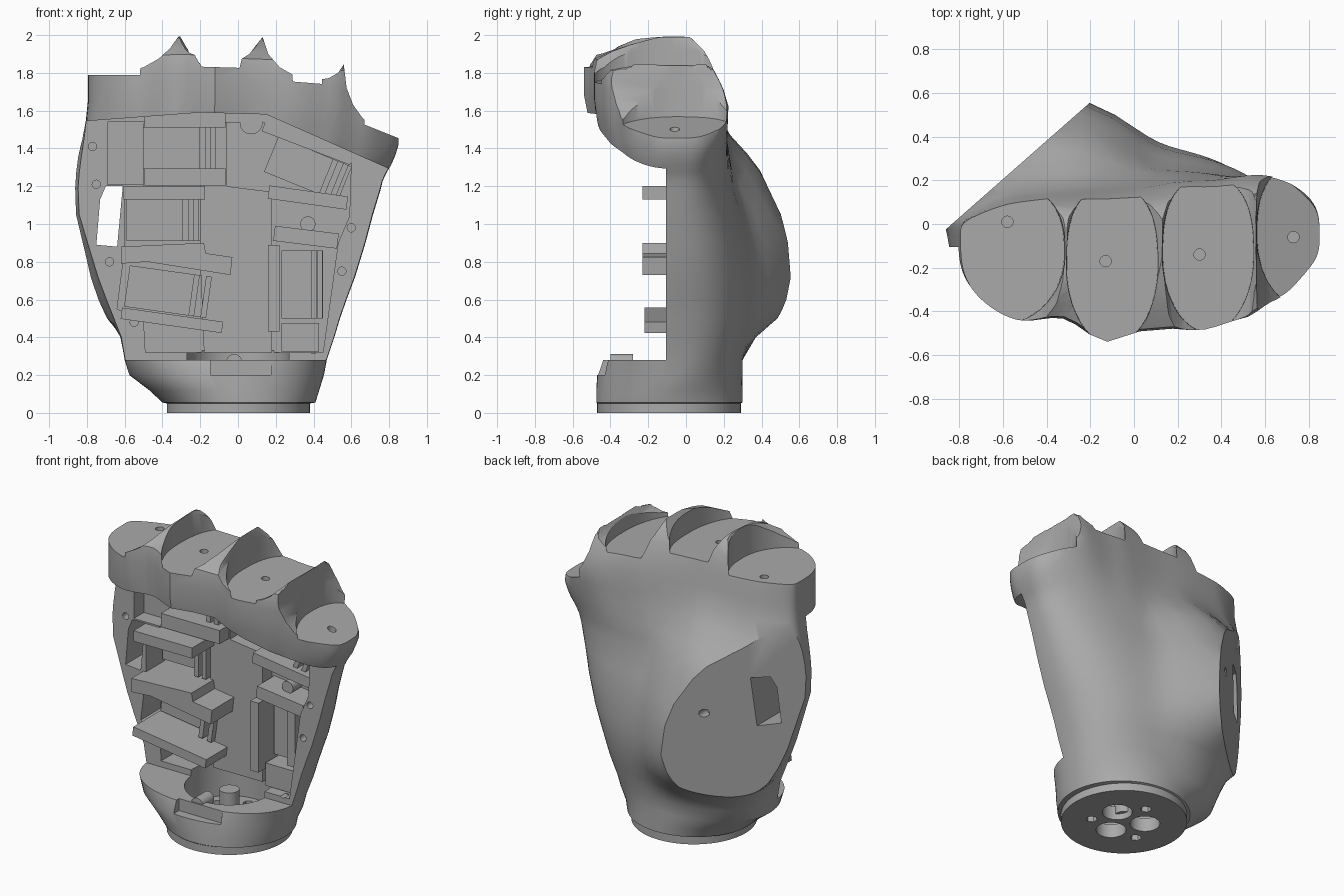
import bpy, bmesh, math
from mathutils import Matrix, Vector

if "Cube" in bpy.data.objects:
    bpy.data.objects.remove(bpy.data.objects["Cube"])

grey = bpy.data.materials.new("plain_grey")
grey.use_nodes = True
grey.diffuse_color = (0.4, 0.4, 0.4, 1)
grey.node_tree.nodes["Principled BSDF"].inputs["Base Color"].default_value = (0.4, 0.4, 0.4, 1)


def finish(name, bm):
    bmesh.ops.recalc_face_normals(bm, faces=bm.faces)
    mesh = bpy.data.meshes.new(name)
    bm.to_mesh(mesh)
    bm.free()
    mesh.materials.append(grey)
    ob = bpy.data.objects.new(name, mesh)
    bpy.context.collection.objects.link(ob)
    return ob


def loft(bm, rings):
    loops = [[bm.verts.new(p) for p in ring] for ring in rings]
    for a, b in zip(loops, loops[1:]):
        for i in range(len(a)):
            j = (i + 1) % len(a)
            bm.faces.new((a[i], a[j], b[j], b[i]))
    bm.faces.new(loops[0])
    bm.faces.new(loops[-1])


def prism(name, pts, y0, y1):
    bm = bmesh.new()
    loft(bm, [[(x, y, z) for x, z in pts] for y in (y0, y1)])
    return finish(name, bm)


def block(name, x, z, w, h, y0, y1, turn=0):
    c, s = math.cos(math.radians(turn)), math.sin(math.radians(turn))
    corners = [(-w / 2, -h / 2), (w / 2, -h / 2), (w / 2, h / 2), (-w / 2, h / 2)]
    return prism(name, [(x + u * c - v * s, z + u * s + v * c) for u, v in corners], y0, y1)


def rod(name, center, r, length, along_y=False, sides=32):
    bm = bmesh.new()
    mat = Matrix.Translation(center)
    if along_y:
        mat = mat @ Matrix.Rotation(math.pi / 2, 4, 'X')
    bmesh.ops.create_cone(bm, cap_ends=True, segments=sides, radius1=r, radius2=r, depth=length, matrix=mat)
    return finish(name, bm)


def interp(table, x):
    if x <= table[0][0]:
        return table[0][1]
    for (x0, v0), (x1, v1) in zip(table, table[1:]):
        if x <= x1:
            t = (x - x0) / (x1 - x0)
            return v0 + (v1 - v0) * (t * t * (3 - 2 * t))
    return table[-1][1]


def power(v, n):
    return math.copysign(abs(v) ** (2 / n), v)


# Knuckle outline and crest height across the width
FRONT = [(-.8, -.46), (-.55, -.485), (-.34, -.44), (-.12, -.54), (.1, -.475), (.3, -.49), (.5, -.455), (.65, -.4), (.85, -.3)]
BACK = [(-.8, .1), (-.55, .14), (-.1, .15), (.3, .2), (.65, .26), (.85, .24)]
CREST = [(-.8, 1.98), (-.31, 2.04), (.13, 2.01), (.56, 1.94), (.85, 1.6)]
N = 96


def outline(xl, xr, yf, yb, hump, n, blend=0):
    pts = []
    for i in range(N):
        a = 2 * math.pi * i / N
        x = (xl + xr) / 2 + (xr - xl) / 2 * power(math.cos(a), n)
        s = power(math.sin(a), n)
        f = yf + (interp(FRONT, x) - yf) * blend
        b = yb + (interp(BACK, x) - yb) * blend
        cy = -.09 if n == 2 else -.05
        y = cy + (b - cy) * s if s > 0 else cy + (cy - f) * s
        ang = math.degrees(math.atan2(y, x)) % 360
        peak = 130 + 30 * blend
        swell = hump * math.exp(-((ang - peak) / (37 if ang < peak else 46)) ** 2)
        swell *= min(1, max(0, (185 - ang) / 20))
        grow = 1 + swell / math.hypot(x, y)
        pts.append((x * grow, y * grow))
    return pts


# Palm shell: wrist collar, body with thumb mound, domed knuckles
rings = []
for z, xl, xr, yf, yb, hump, n in [
        (0, -.375, .38, -.47, .29, 0, 2), (.05, -.375, .38, -.47, .29, 0, 2),
        (.055, -.4, .41, -.475, .3, 0, 2), (.12, -.47, .43, -.475, .3, 0, 2),
        (.2, -.575, .455, -.47, .3, 0, 2.1), (.28, -.6, .47, -.44, .3, 0, 2.3),
        (.4, -.62, .51, -.42, .325, .06, 2.4), (.5, -.66, .54, -.4, .345, .18, 2.4),
        (.6, -.7, .575, -.4, .355, .24, 2.4), (.72, -.745, .62, -.4, .355, .285, 2.4),
        (.9, -.8, .675, -.4, .335, .28, 2.4), (1.05, -.845, .715, -.4, .3, .26, 2.4)]:
    rings.append([(x, y, z) for x, y in outline(xl, xr, yf, yb, hump, n)])
for w, blend, front, back, hump in [
        (.05, .08, 1, 1, .24), (.15, .2, 1, 1, .21), (.25, .4, 1, 1, .16), (.36, .65, 1, 1, .08),
        (.48, .85, 1, 1, .02), (.6, 1, 1, 1, 0), (.71, 1, 1, .9, 0), (.78, 1, 1, .8, 0),
        (.84, 1, .98, .7, 0), (.89, 1, .8, .58, 0), (.93, 1, .58, .42, 0), (.97, 1, .3, .25, 0),
        (1, 1, .03, .03, 0)]:
    ring = []
    for x, y in outline(-.855 + .06 * blend, .745 + .105 * blend, -.4, .26, hump, 2.4 + .8 * blend, blend):
        x = .03 + (x - .03) * front
        y = -.03 + (y + .03) * (front if y < -.03 else back)
        ring.append((x, y, 1.15 + (interp(CREST, x) - 1.15) * w))
    rings.append(ring)
bm = bmesh.new()
loft(bm, rings)
# Flat thumb mounting face
bmesh.ops.bisect_plane(bm, geom=bm.verts[:] + bm.edges[:] + bm.faces[:], plane_co=(-.22, .54, 0),
                       plane_no=Vector((-.66, .75, 0)), clear_outer=True)
bmesh.ops.holes_fill(bm, edges=[e for e in bm.edges if e.is_boundary], sides=0)
palm = finish("palm_shell", bm)

cutters = []
# Scalloped skyline between the knuckles
skyline = [(-1, 1.795), (-.62, 1.797), (-.5, 1.83), (-.42, 1.875), (-.36, 1.93), (-.31, 2), (-.27, 1.93), (-.2, 1.88),
           (-.08, 1.85), (0, 1.862), (.06, 1.9), (.13, 1.99), (.16, 1.9), (.22, 1.83), (.3, 1.785), (.4, 1.76),
           (.48, 1.772), (.53, 1.8), (.56, 1.845), (.575, 1.72), (.61, 1.63), (.66, 1.56), (.74, 1.505), (1, 1.39)]
cutters.append(prism("skyline_cutter", skyline + [(1, 2.3), (-1, 2.3)], -1, 1))
# Finger sockets: centre x, half width, front, back, floor height, sideways slope, open side
for x, hw, y0, y1, z, slope, side in [
        (-.6, .28, -.455, .18, 1.79, 0, -1), (-.1, .208, -.55, .17, 1.83, -.03, 0),
        (.34, .207, -.495, .21, 1.75, -.08, 0), (.76, .195, -.37, .26, 1.49, -.4, 1)]:
    bm = bmesh.new()
    levels = []
    for lift, flare in [(0, 1), (.15, 1.01), (.7, 1.08)]:
        loop = []
        for i in range(64):
            a = 2 * math.pi * (i + .5) / 64
            c, s = math.cos(a), math.sin(a)
            n = 8 if c * side > 0 else 2 if s < 0 else 2.6
            u = hw * flare * power(c, n)
            v = (y1 - y0) / 2 * flare * power(s, n)
            loop.append((x + u, (y0 + y1) / 2 + v, z + lift + u * slope))
        levels.append(loop)
    loft(bm, levels)
    cutters.append(finish("socket_cutter", bm))
for x, y, z in [(-.58, .01, 1.79), (-.13, -.17, 1.83), (.3, -.14, 1.75), (.73, -.06, 1.5)]:
    cutters.append(rod("pin_cutter", (x, y, z), .026, .2, sides=20))

# Open palm front, inner recesses, side window
cutters.append(prism("front_cutter", [(-1, 1.53), (-.2, 1.59), (.15, 1.58), (.85, 1.27), (1, 1.2), (1, .28), (-1, .28)], -1, -.105))
cutters.append(prism("recess_cutter", [(-.5, 1.53), (-.5, 1.2), (-.6, 1.2), (-.6, .86), (-.64, .55), (-.5, .5), (-.49, .32),
                                       (.45, .32), (.53, .9), (.59, 1.04), (.6, 1.36), (.13, 1.54)], -.2, .1))
cutters.append(prism("corner_cutter", [(-.69, 1.54), (-.48, 1.54), (-.48, 1.21), (-.69, 1.21)], -.2, 0))
cutters.append(prism("window_cutter", [(-.7, 1.2), (-.61, 1.2), (-.64, .88), (-.75, .89), (-.73, 1.13)], -.5, .5))
cutters.append(rod("thumb_hole_cutter", (-.4, .38, .98), .025, .12, True, 20))
for x, z in [(-.77, 1.41), (-.75, 1.21), (-.68, .8), (-.55, .48), (.4, .335), (.6, .98), (.55, .75)]:
    cutters.append(rod("screw_cutter", (x, -.1, z), .022, .1, True, 20))

# Wrist bowl, front notch, three lobes and bolt openings
cutters.append(rod("bowl_cutter", (0, -.09, .21), .27, .24, sides=64))
cutters.append(block("notch_cutter", .015, .26, .32, .12, -.6, -.41))
for k in range(3):
    for offset, r, start, sides in [(.125, .09, 30, 32), (.2, .035, 90, 6)]:
        a = math.radians(start + 120 * k)
        cutters.append(rod("lobe_cutter", (offset * math.cos(a), -.09 + offset * math.sin(a), .05), r, .3, sides=sides))

for cutter in cutters:
    mod = palm.modifiers.new("cut", 'BOOLEAN')
    mod.operation = 'DIFFERENCE'
    mod.solver = 'EXACT'
    mod.object = cutter
bpy.context.view_layer.update()
solid = bpy.data.meshes.new_from_object(palm.evaluated_get(bpy.context.evaluated_depsgraph_get()))
palm.modifiers.clear()
palm.data = solid
for cutter in cutters:
    bpy.data.objects.remove(cutter)

# Wrist post, clamp boss, hinge boss and cable tube
round_parts = [palm, rod("wrist_post", (0, -.09, .15), .06, .22),
               rod("clamp_boss", (-.02, -.34, .27), .042, .12, True),
               rod("hinge_boss", (.07, 0, 1.535), .06, .22, True),
               rod("cable_tube", (.37, .04, 1.0), .04, .1, True)]

# Spine plate and motor bay ribs
prism("spine_plate", [(-.18, .32), (.18, .32), (.18, 1.17), (-.06, 1.2), (-.06, 1.57), (-.2, 1.57), (-.2, .8)], 0, .105)
prism("rib_middle", [(-.62, .88), (-.18, .9), (-.17, .845), (-.03, .825), (-.04, .73), (-.48, .8), (-.62, .79)], -.23, .1)
block("rib_upper", -.39, 1.165, .43, .07, -.23, .1)
block("rib_lower", -.35, .49, .54, .06, -.22, .1, -8)
block("rib_top", -.28, 1.55, .43, .08, -.16, .1)
block("bay_step", -.28, 1.25, .43, .09, -.1, .1)
block("side_rib", .19, .66, .06, .46, -.1, .1)
block("slanted_rib", .37, 1.43, .5, .06, -.1, .1, -21)
block("slanted_shelf", .37, 1.14, .42, .07, -.08, .1, -8)
block("cross_bar", .36, .93, .34, .08, -.08, .1, -7)
block("corner_foot", .33, .4, .2, .15, -.04, .1)

# Motor bay liners with paired clips
for x, z, w, h, turn in [(-.3, 1.4, .4, .22, 0), (-.39, 1.02, .4, .22, 0), (-.36, .64, .46, .22, -8),
                         (.37, 1.29, .42, .2, -22), (.34, .68, .22, .36, 0)]:
    block("bay_liner", x, z, w, h, .05, .105, turn)
    c, s = math.cos(math.radians(turn)), math.sin(math.radians(turn))
    for d in (w * .28, w * .42):
        block("bay_clip", x + d * c, z + d * s, .03, h, -.04, .07, turn)

bpy.ops.object.select_all(action='DESELECT')
for ob in round_parts:
    ob.select_set(True)
bpy.context.view_layer.objects.active = palm
bpy.ops.object.shade_smooth_by_angle(angle=math.radians(32))
